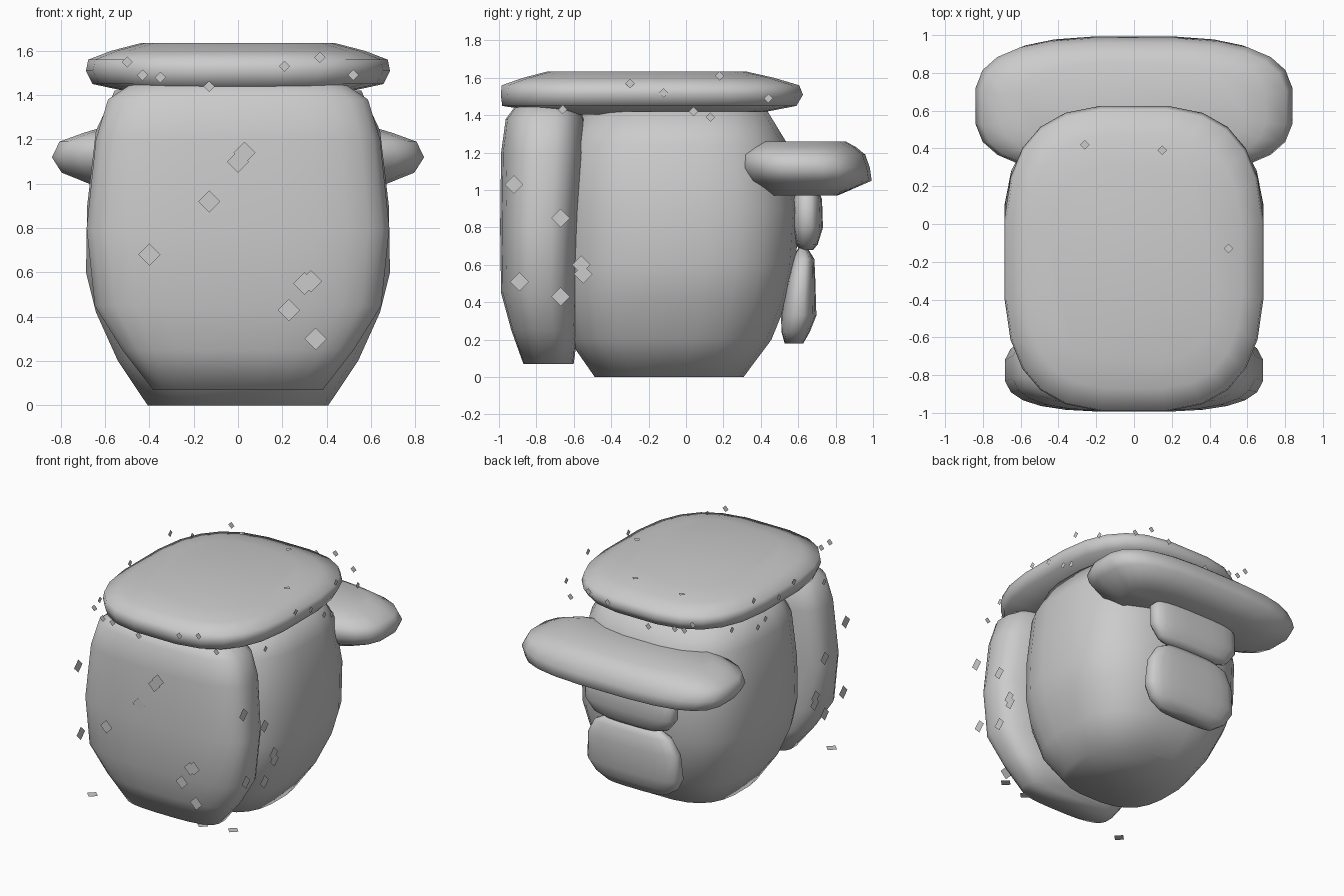
import bpy, bmesh, math
from mathutils import Vector

if "Cube" in bpy.data.objects:
    bpy.data.objects.remove(bpy.data.objects["Cube"])


def make_object(name, bm, smooth=True):
    mesh = bpy.data.meshes.new(name)
    bmesh.ops.recalc_face_normals(bm, faces=bm.faces)
    bm.to_mesh(mesh)
    bm.free()
    if smooth:
        mesh.shade_smooth()
    ob = bpy.data.objects.new(name, mesh)
    bpy.context.collection.objects.link(ob)
    return ob


def cushion(name, rings, power=3.0, sides=20):
    """Loft rounded rectangles upward; each ring is (z, half width, y min, y max)."""
    bm = bmesh.new()
    loops = []
    for z, hx, y0, y1 in rings:
        loop = []
        for i in range(sides):
            a = 2 * math.pi * (i + 0.5) / sides
            c, s = math.cos(a), math.sin(a)
            x = hx * math.copysign(abs(c) ** (2 / power), c)
            y = (y1 - y0) / 2 * math.copysign(abs(s) ** (2 / power), s)
            loop.append(bm.verts.new((x, y + (y0 + y1) / 2, z)))
        loops.append(loop)
    for lo, hi in zip(loops, loops[1:]):
        for i in range(sides):
            j = (i + 1) % sides
            bm.faces.new((lo[i], lo[j], hi[j], hi[i]))
    bm.faces.new(loops[0][::-1])
    bm.faces.new(loops[-1])
    return make_object(name, bm)


def flakes(name, axis, level, points, r):
    """Small diamonds lying in the plane where the given axis equals level."""
    bm = bmesh.new()
    for u, v in points:
        quad = []
        for du, dv in ((r, 0), (0, r), (-r, 0), (0, -r)):
            co = [u + du, v + dv]
            co.insert(axis, level)
            quad.append(bm.verts.new(Vector(co)))
        bm.faces.new(quad)
    return make_object(name, bm, False)


# Main bag
cushion("body", [(0, .41, -.49, .31), (.2, .545, -.63, .46), (.42, .645, -.68, .55),
                 (.6, .69, -.69, .59), (.9, .685, -.69, .61), (1.24, .645, -.66, .55),
                 (1.42, .56, -.55, .44)], 2.8, 24)

# Front pocket
cushion("front_pocket", [(.07, .385, -.87, -.6), (.25, .525, -.935, -.575),
                         (.45, .65, -.99, -.565), (.8, .687, -.995, -.555),
                         (1.2, .645, -.99, -.525), (1.38, .59, -.965, -.54),
                         (1.46, .47, -.905, -.59)], 3, 24)

# Top flap
cushion("top_flap", [(1.405, .45, -.7, .36), (1.45, .66, -.987, .595), (1.51, .69, -.995, .63),
                     (1.56, .68, -.99, .61), (1.6, .575, -.875, .475), (1.635, .44, -.74, .32)], 3, 24)

# Roll carried across the back
cushion("back_roll", [(.97, .6, .42, .81), (1.05, .8, .305, .995), (1.12, .845, .265, .985),
                      (1.19, .81, .27, .96), (1.23, .7, .315, .91), (1.26, .6, .375, .855)], 3, 24)

# Two pads below the roll
cushion("upper_pad", [(.68, .21, .61, .68), (.71, .31, .585, .705), (.8, .375, .565, .733),
                      (.95, .375, .565, .728), (1.02, .3, .6, .7)], 3)
cushion("lower_pad", [(.18, .245, .527, .627), (.24, .335, .51, .662), (.33, .385, .507, .698),
                      (.52, .375, .537, .692), (.63, .315, .567, .687), (.69, .2, .6, .65)], 3)

# Floating flakes around the pocket
flakes("pocket_front_flakes", 1, -1, [(.03, 1.14), (0, 1.1), (-.13, .92), (-.4, .68),
       (.3, .55), (.33, .56), (.23, .43), (.35, .3)], .05)
side = [(-.92, 1.03), (-.67, .85), (-.56, .6), (-.55, .55), (-.67, .43), (-.89, .51)]
lid_side = [(-.3, 1.57), (-.12, 1.52), (.18, 1.61), (.44, 1.49), (.04, 1.42),
            (.13, 1.39), (-.66, 1.43)]
for label, sx in (("left", -1), ("right", 1)):
    flakes("pocket_flakes_" + label, 0, sx * .69, side, .05)
    flakes("flap_flakes_" + label, 0, sx * .692, lid_side, .025)
flakes("pocket_bottom_flakes", 2, .07, [(-.6, -.88), (.3, -.85), (.52, -.8)], .045)

# Floating flakes around the flap
front = [(-.5, 1.55), (-.43, 1.49), (-.35, 1.48), (-.13, 1.44), (.21, 1.53),
         (.37, 1.57), (.52, 1.49)]
flakes("flap_front_flakes", 1, -1, front, .025)
flakes("flap_back_flakes", 1, .635, front, .025)
flakes("flap_top_flakes", 2, 1.637, [(-.26, .42), (.15, .39), (.5, -.13)], .025)
